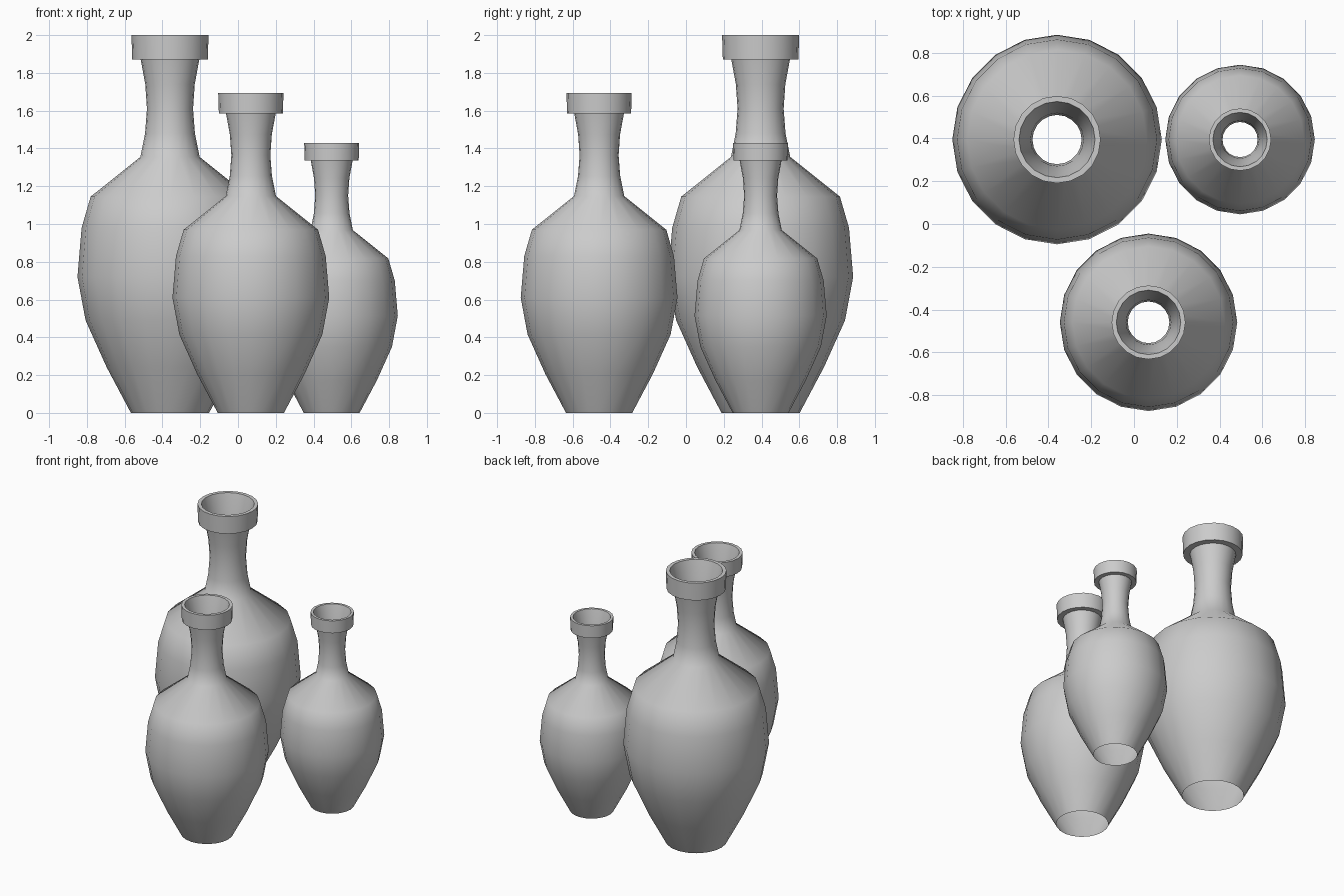
import bpy, bmesh, math

if "Cube" in bpy.data.objects:
    bpy.data.objects.remove(bpy.data.objects["Cube"])

SIDES = 20
# radius, height of the turned outline: foot, belly, shoulder, neck, collar, lip, inside of the mouth
PROFILE = [
    (0.207, 0.0), (0.336, 0.243), (0.447, 0.49), (0.49, 0.72), (0.468, 0.98),
    (0.42, 1.145), (0.157, 1.355), (0.132, 1.48), (0.122, 1.61), (0.131, 1.74),
    (0.155, 1.87), (0.2, 1.87), (0.204, 2.0), (0.178, 2.0),
    (0.15, 1.89), (0.124, 1.75), (0.115, 1.61),
]


def make_vase(name, x, y, scale):
    bm = bmesh.new()
    rings = []
    for r, z in PROFILE:
        rings.append([bm.verts.new((r * scale * math.cos(2 * math.pi * i / SIDES),
                                    r * scale * math.sin(2 * math.pi * i / SIDES),
                                    z * scale)) for i in range(SIDES)])
    # skin neighbouring rings; the foot is left open
    for low, high in zip(rings, rings[1:]):
        for i in range(SIDES):
            j = (i + 1) % SIDES
            bm.faces.new((low[i], low[j], high[j], high[i]))
    mesh = bpy.data.meshes.new(name)
    bm.to_mesh(mesh)
    bm.free()
    obj = bpy.data.objects.new(name, mesh)
    obj.location = (x, y, 0)
    bpy.context.collection.objects.link(obj)
    # smooth body, crisp collar
    bpy.ops.object.select_all(action='DESELECT')
    obj.select_set(True)
    bpy.context.view_layer.objects.active = obj
    bpy.ops.object.shade_smooth_by_angle(angle=math.radians(52))
    return obj


make_vase("large_vase", -0.36, 0.395, 1.0)
make_vase("medium_vase", 0.068, -0.46, 0.847)
make_vase("small_vase", 0.496, 0.395, 0.714)
